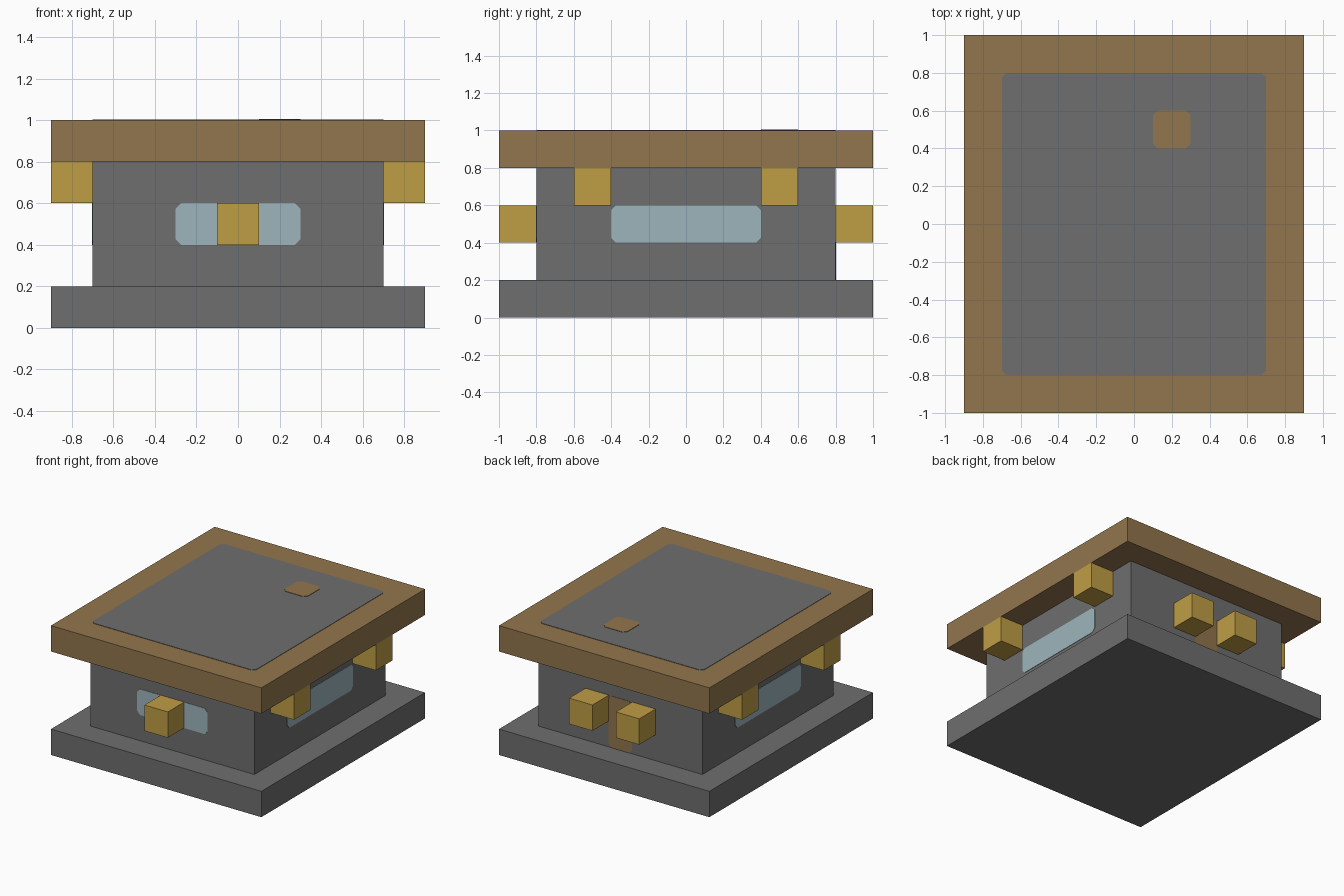
import bpy, bmesh
from math import radians
from mathutils import Matrix, Vector

cube = bpy.data.objects.get("Cube")
if cube:
    bpy.data.objects.remove(cube, do_unlink=True)

THICK = 0.003   # thickness of painted plates
CUT = 0.025     # clipped corner size of painted plates


def material(name, rgb):
    mat = bpy.data.materials.new(name)
    mat.use_nodes = True
    color = (*rgb, 1)
    mat.diffuse_color = color
    bsdf = next(n for n in mat.node_tree.nodes if n.type == 'BSDF_PRINCIPLED')
    bsdf.inputs["Base Color"].default_value = color
    bsdf.inputs["Roughness"].default_value = 0.9
    return mat


stone = material("stone_grey", (0.156, 0.156, 0.156))
wood = material("wood_brown", (0.288, 0.181, 0.074))
gold = material("lamp_gold", (0.521, 0.337, 0.06))
glass = material("window_blue", (0.337, 0.462, 0.503))


def add_object(name, bm, mat):
    mesh = bpy.data.meshes.new(name)
    bmesh.ops.recalc_face_normals(bm, faces=bm.faces)
    bm.to_mesh(mesh)
    bm.free()
    mesh.materials.append(mat)
    obj = bpy.data.objects.new(name, mesh)
    bpy.context.collection.objects.link(obj)
    return obj


def box(name, size, center, mat):
    bm = bmesh.new()
    bmesh.ops.create_cube(bm, size=1)
    bmesh.ops.scale(bm, vec=size, verts=bm.verts)
    bmesh.ops.translate(bm, vec=center, verts=bm.verts)
    return add_object(name, bm, mat)


def plate(name, width, height, center, mat, turn=None):
    """Thin panel with clipped corners; turn=None lies flat, else it stands
    upright facing -y and is turned about z by that many degrees."""
    bm = bmesh.new()
    w, h = width / 2, height / 2
    outline = []
    for sx, sy in ((1, 1), (-1, 1), (-1, -1), (1, -1)):
        corner = [(sx * w, sy * (h - CUT)), (sx * (w - CUT), sy * h)]
        outline += corner if sx == sy else corner[::-1]
    face = bm.faces.new([bm.verts.new((x, y, 0)) for x, y in outline])
    grown = bmesh.ops.extrude_face_region(bm, geom=[face])["geom"]
    top = [v for v in grown if isinstance(v, bmesh.types.BMVert)]
    bmesh.ops.translate(bm, vec=(0, 0, THICK), verts=top)
    matrix = Matrix.Translation(Vector(center))
    if turn is not None:
        matrix = matrix @ Matrix.Rotation(radians(turn), 4, 'Z') @ Matrix.Rotation(radians(90), 4, 'X')
    bm.transform(matrix)
    return add_object(name, bm, mat)


# Main stacked volumes
box("base_slab", (1.8, 2, 0.2), (0, 0, 0.1), stone)
box("house_body", (1.4, 1.6, 0.6), (0, 0, 0.5), stone)
box("roof_slab", (1.8, 2, 0.2), (0, 0, 0.9), wood)

# Roof panel and hatch
plate("roof_panel", 1.4, 1.6, (0, 0, 1), stone)
plate("roof_hatch", 0.2, 0.2, (0.2, 0.5, 1 + THICK), wood)

# Windows and back door
plate("front_window", 0.6, 0.2, (0, -0.8, 0.5), glass, 0)
plate("left_window", 0.8, 0.2, (0.7, 0, 0.5), glass, 90)
plate("right_window", 0.8, 0.2, (-0.7, 0, 0.5), glass, -90)
plate("back_door", 0.2, 0.4, (0, 0.8, 0.4), wood, 180)

# Lamp blocks
LAMP = (0.2, 0.2, 0.2)
box("front_lamp", LAMP, (0, -0.9, 0.5), gold)
for side, s in (("left", 1), ("right", -1)):
    box(f"back_{side}_lamp", LAMP, (0.2 * s, 0.9, 0.5), gold)
    for end, e in (("front", -1), ("rear", 1)):
        box(f"{side}_{end}_lamp", LAMP, (0.8 * s, 0.5 * e, 0.7), gold)
